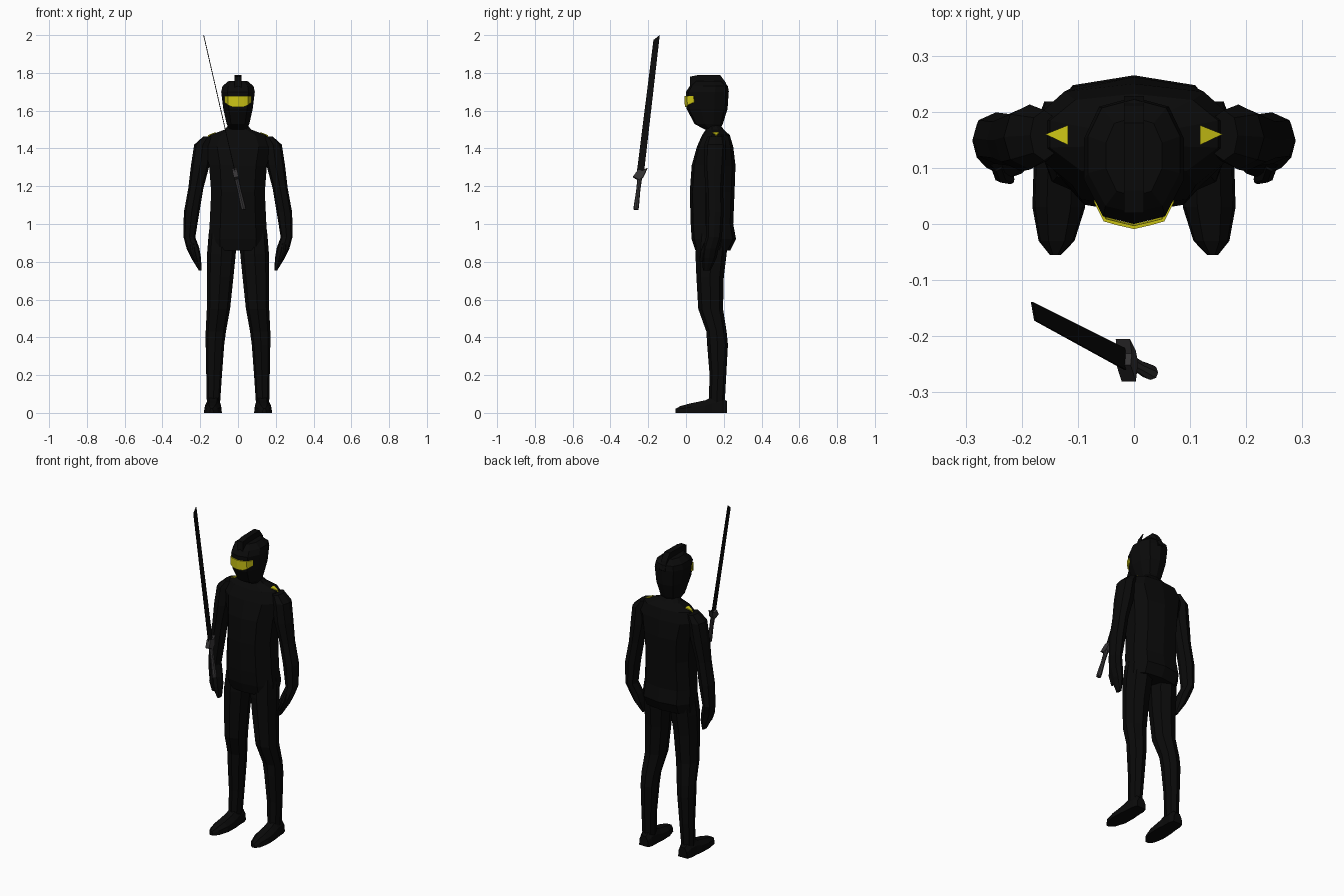
import bpy, bmesh
from mathutils import Vector

cube = bpy.data.objects.get("Cube")
if cube:
    bpy.data.objects.remove(cube, do_unlink=True)


def material(name, color):
    m = bpy.data.materials.new(name)
    m.use_nodes = True
    m.diffuse_color = (*color, 1)
    node = next(n for n in m.node_tree.nodes if n.type == 'BSDF_PRINCIPLED')
    node.inputs["Base Color"].default_value = (*color, 1)
    node.inputs["Roughness"].default_value = 0.8
    return m


black = material("black cloth", (0.003, 0.003, 0.003))
yellow = material("yellow", (0.63, 0.58, 0.008))
grey = material("dark grey grip", (0.035, 0.033, 0.035))


def finish(name, bm, mat, mirror=False):
    bmesh.ops.recalc_face_normals(bm, faces=bm.faces)
    me = bpy.data.meshes.new(name)
    bm.to_mesh(me)
    bm.free()
    me.materials.append(mat)
    ob = bpy.data.objects.new(name, me)
    bpy.context.collection.objects.link(ob)
    if mirror:
        ob.modifiers.new("mirror", 'MIRROR').use_axis = (True, False, False)
    return ob


def loft(name, rings, mat=black, mirror=False, cap=True):
    """Skin a list of point rings and close both ends."""
    bm = bmesh.new()
    vs = [[bm.verts.new(p) for p in r] for r in rings]
    n = len(vs[0])
    for a, b in zip(vs, vs[1:]):
        for i in range(n):
            j = (i + 1) % n
            bm.faces.new((a[i], a[j], b[j], b[i]))
    bm.faces.new(vs[0])
    bm.faces.new(vs[-1])
    return finish(name, bm, mat, mirror)


HALF = [(0, -1), (.62, -.88), (1, -.3), (1, .35), (.7, .85), (0, 1)]
BODY = HALF + [(-x, y) for x, y in HALF[-2:0:-1]]
LIMB = [(0, -1), (.75, -.7), (1, 0), (.75, .7), (0, 1), (-.75, .7), (-1, 0), (-.75, -.7)]
FOOT = [(-1, 0), (-.9, .6), (-.45, 1), (.45, 1), (.9, .6), (1, 0)]


def ring(section, z, cx, hw, front, back):
    cy, hy = (front + back) / 2, (back - front) / 2
    return [(cx + x * hw, cy + y * hy, z) for x, y in section]


# Torso: z, half width, front, back
torso = [(.86, .15, .05, .235), (.92, .156, .03, .265), (1.0, .15, .025, .25),
         (1.17, .142, .02, .257), (1.31, .153, .03, .262), (1.41, .178, .058, .25),
         (1.47, .15, .085, .232), (1.50, .07, .105, .2), (1.53, .045, .11, .178)]
loft("torso", [ring(BODY, z, 0, w, f, b) for z, w, f, b in torso])

# Hooded head
head = [(1.5, .045, .1, .18), (1.53, .06, .045, .195), (1.61, .078, .003, .22),
        (1.70, .089, .0, .226), (1.73, .082, .02, .222), (1.757, .05, .05, .19)]
loft("head", [ring(BODY, z, 0, w, f, b) for z, w, f, b in head])

# Crest running over the hood
crest = [(.02, 1.7), (.02, 1.78), (.06, 1.788), (.18, 1.79), (.21, 1.75), (.228, 1.70), (.18, 1.66)]
loft("hood_crest", [[(x, y, z) for y, z in crest] for x in (-.018, .018)])

# Visor plate wrapped round the face
bm = bmesh.new()
edge = [(-.069, .044, 1.645), (-.052, .01, 1.63), (-.03, .004, 1.62), (0, -.003, 1.62)]
edge += [(-x, y, z) for x, y, z in edge[-2::-1]]
low = [bm.verts.new(p) for p in edge]
top = [bm.verts.new((x, y - .003, 1.677)) for x, y, z in edge]
for i in range(len(edge) - 1):
    bm.faces.new((low[i], low[i + 1], top[i + 1], top[i]))
visor = finish("visor", bm, yellow)
sol = visor.modifiers.new("thickness", 'SOLIDIFY')
sol.thickness, sol.offset = .006, 0

# Triangular shoulder marks
mark = [(.158, .16, 1.471), (.118, .176, 1.487), (.118, .141, 1.487)]
loft("shoulder_mark", [[(x, y, z - d) for x, y, z in mark] for d in (.008, 0)], yellow, True)

# Arms with closed hands: z, centre x, centre y, half width, half depth
arm = [(1.462, .16, .158, .025, .045), (1.42, .186, .155, .046, .058),
       (1.31, .2, .15, .049, .056), (1.19, .223, .15, .04, .046),
       (1.06, .246, .153, .041, .046), (.93, .257, .148, .031, .042),
       (.87, .238, .13, .034, .042), (.82, .222, .122, .026, .04),
       (.755, .2, .11, .008, .02)]
loft("arm", [ring(LIMB, z, x, w, y - d, y + d) for z, x, y, w, d in arm], mirror=True)
thumb = [(.9, .245, .11, .012, .016), (.85, .238, .088, .012, .014), (.8, .22, .08, .007, .009)]
loft("thumb", [ring(LIMB, z, x, w, y - d, y + d) for z, x, y, w, d in thumb], mirror=True)

# Trouser legs: z, inner x, outer x, front, back
leg = [(.95, .01, .155, .06, .225), (.84, .012, .164, .05, .215), (.72, .024, .165, .055, .2),
       (.55, .042, .165, .065, .196), (.43, .064, .171, .108, .215), (.36, .073, .171, .112, .222),
       (.2, .085, .168, .125, .213), (.05, .095, .165, .12, .205)]
loft("leg", [ring(LIMB, z, (i + o) / 2, (o - i) / 2, f, b) for z, i, o, f, b in leg], mirror=True)

# Shoes lofted from toe to heel: y, centre x, half width, height
shoe = [(-.055, .14, .01, .022), (-.03, .138, .032, .036), (.03, .134, .047, .052),
        (.1, .132, .047, .066), (.14, .131, .042, .085), (.19, .13, .04, .085), (.218, .13, .03, .06)]
loft("shoe", [[(cx + u * w, y, v * h) for u, v in FOOT] for y, cx, w, h in shoe], mirror=True)

# Sword frame: length axis, edge-to-edge axis, thickness axis
origin = Vector((-.012, -.243, 1.26))
along = Vector((-.17, .088, .74)).normalized()
wide = Vector((0, 1, 0))
wide = (wide - along * wide.dot(along)).normalized()
thin = wide.cross(along)


def sword_point(u, v, t):
    return origin + wide * u + along * v + thin * t


def sword_plate(name, profile, t, mat):
    loft(name, [[sword_point(u, v, s) for u, v in profile] for s in (-t, t)], mat)


sword_plate("blade", [(-.019, 0), (.019, 0), (.016, .766), (-.014, .736)], .002, black)
sword_plate("sword_guard", [(-.036, -.016), (-.012, .028), (.01, .022), (.034, .04),
                            (.018, -.01), (0, -.03)], .013, grey)
grip = [(-.19, .013), (-.17, .014), (-.09, .011), (.01, .013)]
loft("sword_grip", [[sword_point(y * r, v, x * r) for x, y in LIMB] for v, r in grip], grey)
